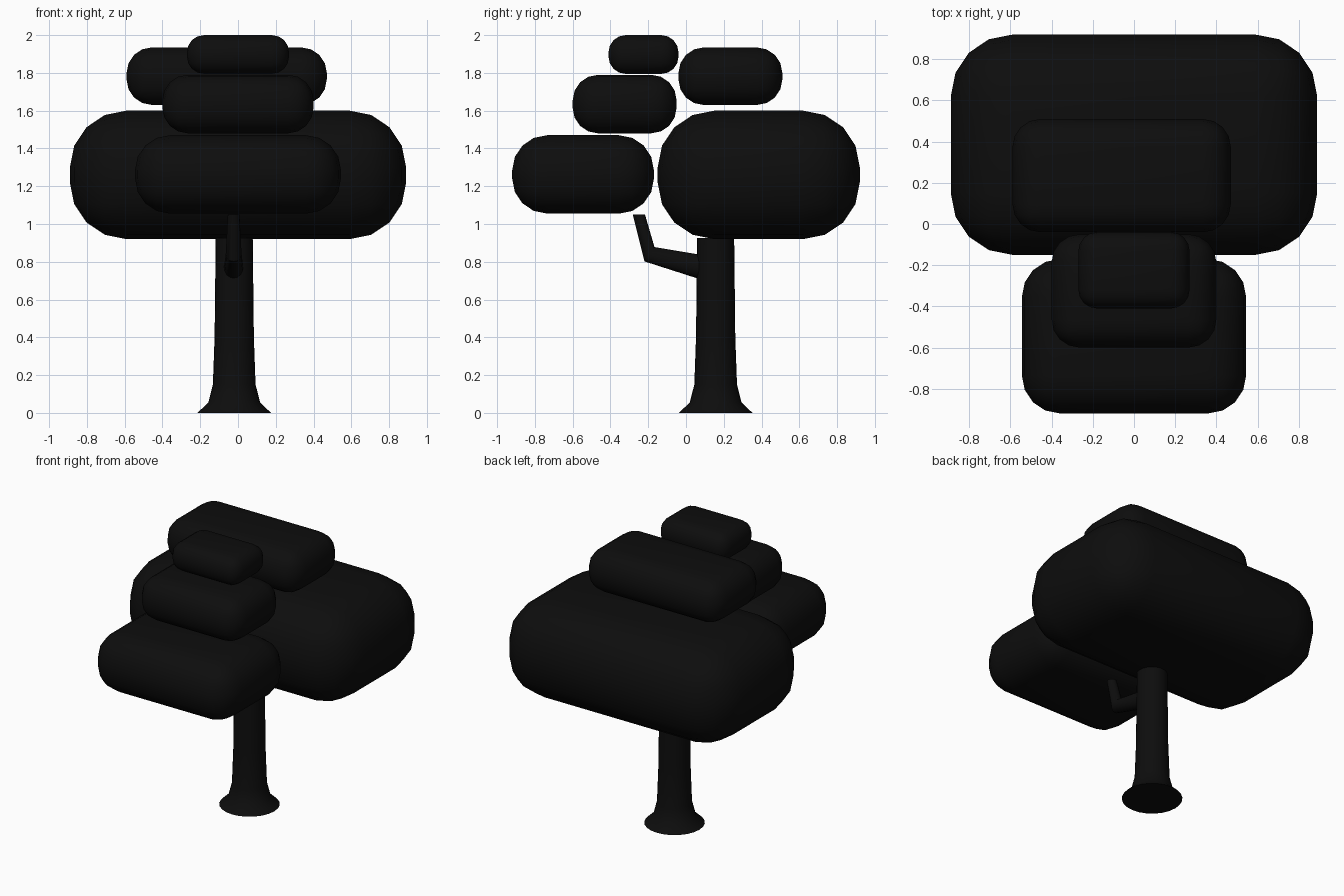
import bpy, bmesh, math
from mathutils import Vector

if "Cube" in bpy.data.objects:
    bpy.data.objects.remove(bpy.data.objects["Cube"])

mat = bpy.data.materials.new("near_black")
mat.diffuse_color = (0.004, 0.004, 0.004, 1)
mat.use_nodes = True
mat.node_tree.nodes["Principled BSDF"].inputs["Base Color"].default_value = mat.diffuse_color


def finish(name, bm):
    bmesh.ops.recalc_face_normals(bm, faces=bm.faces)
    me = bpy.data.meshes.new(name)
    bm.to_mesh(me)
    bm.free()
    ob = bpy.data.objects.new(name, me)
    bpy.context.collection.objects.link(ob)
    me.materials.append(mat)
    bpy.ops.object.select_all(action='DESELECT')
    ob.select_set(True)
    bpy.context.view_layer.objects.active = ob
    bpy.ops.object.shade_smooth_by_angle(angle=math.radians(35))
    return ob


def rounded_box(name, lo, hi, r):
    """Box between two corners with rounded edges."""
    lo, hi = Vector(lo), Vector(hi)
    bm = bmesh.new()
    bmesh.ops.create_cube(bm, size=1)
    for v in bm.verts:
        v.co = Vector([(lo[i] + hi[i]) / 2 + v.co[i] * (hi[i] - lo[i]) for i in range(3)])
    bmesh.ops.bevel(bm, geom=bm.edges[:], offset=r, segments=4, profile=0.5, affect='EDGES')
    finish(name, bm)


def loft(name, rings, sides):
    """Tube through elliptical rings given as (centre, axis a, axis b)."""
    bm = bmesh.new()
    loops = []
    for c, a, b in rings:
        angles = [2 * math.pi * i / sides for i in range(sides)]
        loops.append([bm.verts.new(Vector(c) + Vector(a) * math.cos(t) + Vector(b) * math.sin(t))
                      for t in angles])
    for p, q in zip(loops, loops[1:]):
        for i in range(sides):
            j = (i + 1) % sides
            bm.faces.new((p[i], p[j], q[j], q[i]))
    bm.faces.new(loops[0])
    bm.faces.new(loops[-1])
    finish(name, bm)


# Foliage blocks
rounded_box("main_canopy", (-0.89, -0.15, 0.92), (0.89, 0.92, 1.60), 0.30)
rounded_box("front_canopy", (-0.545, -0.92, 1.055), (0.545, -0.17, 1.47), 0.185)
rounded_box("middle_canopy", (-0.40, -0.60, 1.48), (0.40, -0.05, 1.79), 0.135)
rounded_box("top_canopy", (-0.27, -0.41, 1.795), (0.27, -0.04, 2.00), 0.09)
rounded_box("back_canopy", (-0.59, -0.04, 1.63), (0.47, 0.51, 1.935), 0.135)

# Trunk with flared foot
profile = [(0, 0.195), (0.055, 0.137), (0.15, 0.113), (0.40, 0.104), (0.925, 0.098)]
loft("trunk", [((-0.02, 0.157, z), (r, 0, 0), (0, r, 0)) for z, r in profile], 24)

# Bent side branch: lower edge (y, z), upper edge (y, z), half width
sections = [((0.13, 0.692), (0.13, 0.828), 0.053),
            ((0.045, 0.717), (0.06, 0.840), 0.050),
            ((-0.22, 0.802), (-0.167, 0.878), 0.042),
            ((-0.282, 1.05), (-0.217, 1.05), 0.031)]
rings = []
for (y0, z0), (y1, z1), w in sections:
    rings.append(((-0.023, (y0 + y1) / 2, (z0 + z1) / 2), (w, 0, 0),
                  (0, (y1 - y0) / 2, (z1 - z0) / 2)))
loft("branch", rings, 16)
